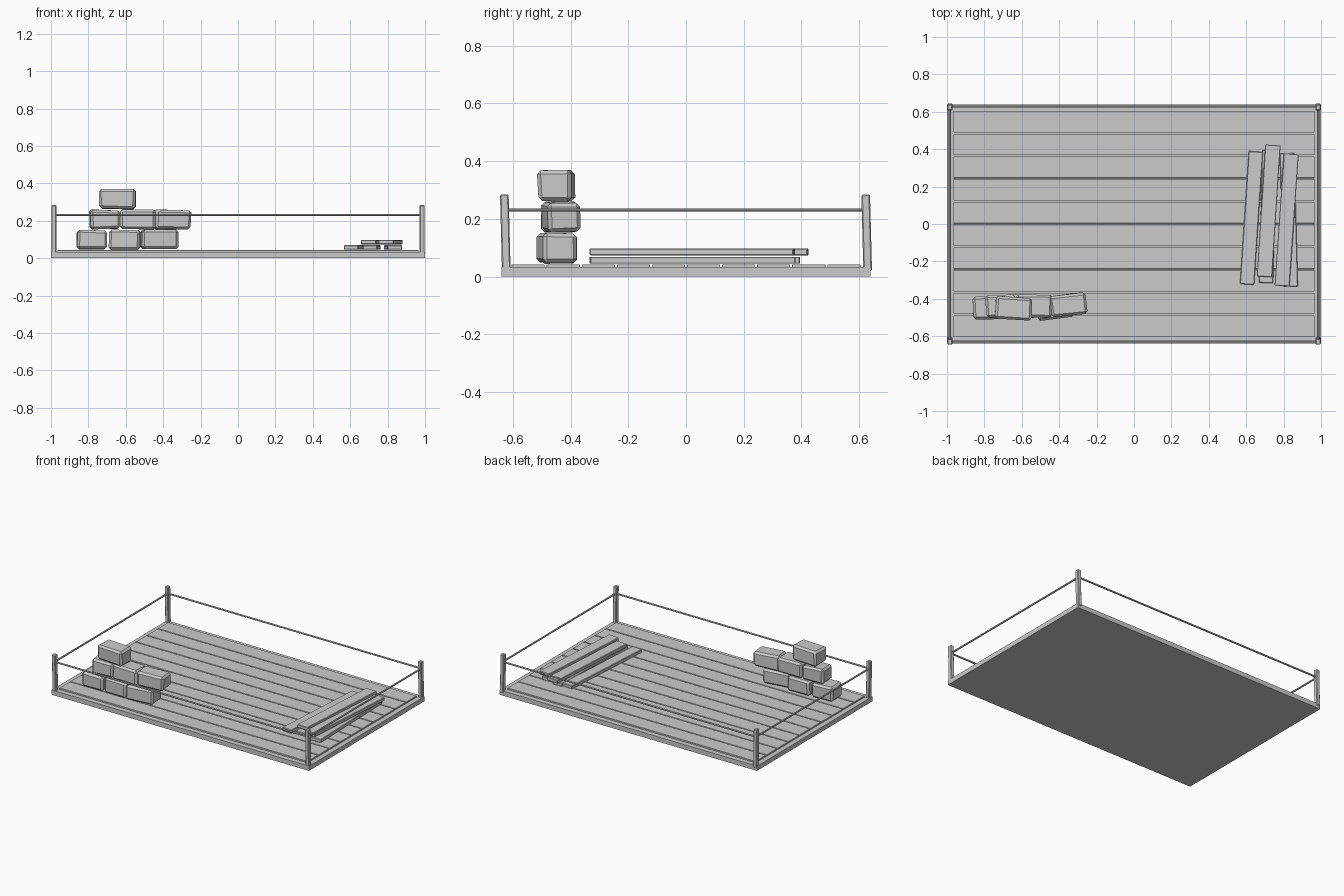
import bpy, bmesh, math, random
from mathutils import Matrix, Vector

if "Cube" in bpy.data.objects:
    bpy.data.objects.remove(bpy.data.objects["Cube"])

random.seed(4)
grey = bpy.data.materials.new("plain_grey")
grey.diffuse_color = (0.6, 0.6, 0.6, 1)
grey.use_nodes = True
grey.node_tree.nodes["Principled BSDF"].inputs["Base Color"].default_value = grey.diffuse_color


def box(name, centre, size, rot=(0, 0, 0), bevel=0.0, jitter=0.0):
    """Chamfered box, optionally with slightly uneven corners."""
    bm = bmesh.new()
    bmesh.ops.create_cube(bm, size=1)
    for v in bm.verts:
        v.co = Vector([c * s for c, s in zip(v.co, size)])
        v.co += Vector([random.uniform(-jitter, jitter) for _ in range(3)])
    if bevel:
        bmesh.ops.bevel(bm, geom=bm.edges[:], offset=bevel, segments=1,
                        affect='EDGES', profile=0.5)
    bmesh.ops.recalc_face_normals(bm, faces=bm.faces[:])
    me = bpy.data.meshes.new(name)
    bm.to_mesh(me)
    bm.free()
    me.materials.append(grey)
    ob = bpy.data.objects.new(name, me)
    ob.location = centre
    ob.rotation_euler = [math.radians(a) for a in rot]
    bpy.context.collection.objects.link(ob)
    return ob


def rail(name, centre, length, axis):
    """Thin round bar lying along x or y."""
    bm = bmesh.new()
    bmesh.ops.create_cone(bm, cap_ends=True, segments=8, radius1=0.006,
                          radius2=0.006, depth=length,
                          matrix=Matrix.Rotation(math.pi / 2, 4, axis))
    me = bpy.data.meshes.new(name)
    bm.to_mesh(me)
    bm.free()
    me.materials.append(grey)
    ob = bpy.data.objects.new(name, me)
    ob.location = centre
    bpy.context.collection.objects.link(ob)


# Deck base and floor boards
box("deck_base", (0, 0, 0.0165), (2.0, 1.28, 0.033))
pitch = 0.1215
for i in range(10):
    box("floor_board", (0, (i - 4.5) * pitch, 0.032),
        (1.93, pitch - 0.007, 0.022), bevel=0.001)

# Corner posts, leaning slightly
for sx in (-1, 1):
    for sy in (-1, 1):
        box("corner_post", (sx * 0.984, sy * 0.626, 0.152),
            (0.027, 0.03, 0.265), rot=(1.5, 0, 0), bevel=0.004)

# Rails
for s in (-1, 1):
    rail("long_rail", (0, s * 0.628, 0.231), 1.97, 'Y')
    rail("short_rail", (s * 0.985, 0, 0.231), 1.25, 'X')

# Stacked stone blocks: x, y, z, length, depth, turn
blocks = [
    (-0.782, -0.448, 0.098, 0.160, 0.122, 3),
    (-0.607, -0.440, 0.098, 0.165, 0.125, -2),
    (-0.420, -0.450, 0.098, 0.195, 0.118, 7),
    (-0.712, -0.440, 0.207, 0.160, 0.118, 2),
    (-0.535, -0.440, 0.207, 0.190, 0.122, -2),
    (-0.352, -0.432, 0.207, 0.192, 0.112, 6),
    (-0.642, -0.450, 0.315, 0.194, 0.118, -3),
]
for x, y, z, l, d, turn in blocks:
    box("stone_block", (x, y, z), (l, d, 0.102), rot=(0, 0, turn),
        bevel=0.013, jitter=0.004)

# Loose timber planks in two layers: x, y, z, length, width, turn
planks = [
    (0.628, 0.032, 0.057, 0.712, 0.076, -3.8),
    (0.715, 0.040, 0.057, 0.710, 0.076, -1.5),
    (0.828, 0.022, 0.057, 0.712, 0.078, 1.5),
    (0.720, 0.070, 0.086, 0.706, 0.082, -3.7),
    (0.816, 0.022, 0.086, 0.708, 0.080, -4.0),
]
for x, y, z, l, w, turn in planks:
    box("loose_plank", (x, y, z), (w, l, 0.024), rot=(0, 0, turn), bevel=0.003)
